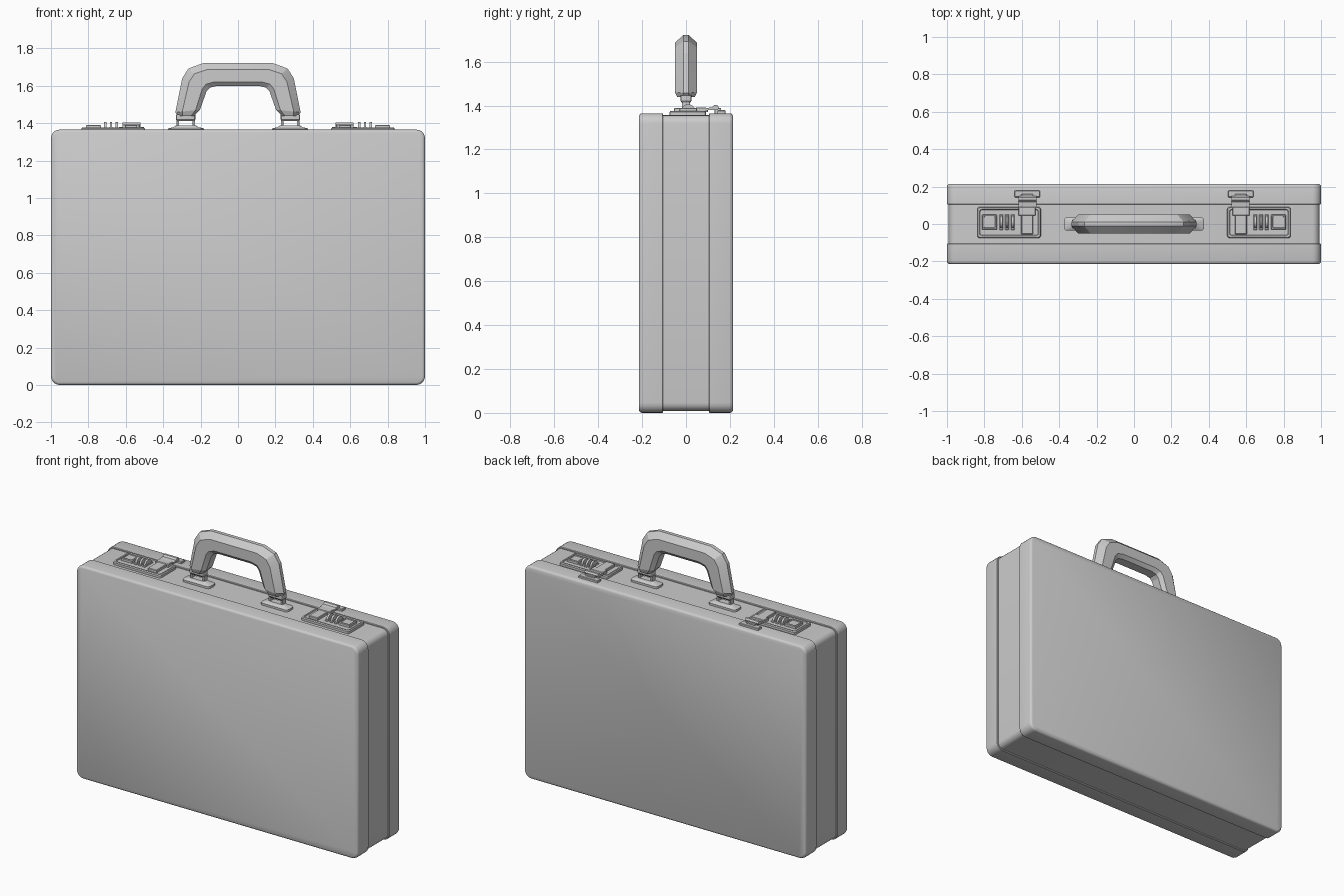
import bpy, bmesh, math
from mathutils import Vector

if "Cube" in bpy.data.objects:
    bpy.data.objects.remove(bpy.data.objects["Cube"])


def finish(name, bm, mirror=None, angle=30):
    bmesh.ops.recalc_face_normals(bm, faces=bm.faces)
    me = bpy.data.meshes.new(name)
    bm.to_mesh(me)
    bm.free()
    for p in me.polygons:
        p.use_smooth = True
    me.set_sharp_from_angle(angle=math.radians(angle))
    ob = bpy.data.objects.new(name, me)
    bpy.context.collection.objects.link(ob)
    if mirror is not None:
        m = ob.modifiers.new("Mirror", 'MIRROR')
        m.use_axis = [i == mirror for i in range(3)]
        m.use_mirror_merge = False
    return ob


def rounded(hu, hv, r, n=5):
    """2D rounded rectangle outline centred on the origin."""
    pts = []
    for k, (su, sv) in enumerate([(1, 1), (-1, 1), (-1, -1), (1, -1)]):
        for i in range(n + 1):
            a = math.pi / 2 * (k + i / n)
            pts.append((su * (hu - r) + r * math.cos(a), sv * (hv - r) + r * math.sin(a)))
    return pts


def loft(name, rings, caps=(True, True), mirror=None, angle=30):
    bm = bmesh.new()
    vs = [[bm.verts.new(p) for p in ring] for ring in rings]
    n = len(vs[0])
    for a, b in zip(vs, vs[1:]):
        for i in range(n):
            j = (i + 1) % n
            bm.faces.new((a[i], a[j], b[j], b[i]))
    for cap, ring in zip(caps, (vs[0], vs[-1])):
        if cap:
            bm.faces.new(ring)
    return finish(name, bm, mirror, angle)


def case_ring(y, d):
    return [(u, y, v + 0.6825) for u, v in rounded(1 - d, 0.6825 - d, 0.047 - d)]


def pad(name, cx, cy, levels, r=0.01):
    """Stacked rounded rectangles (half x, half y, z), mirrored to both sides."""
    rings = [[(cx + u, cy + v, z) for u, v in rounded(hx, hy, min(r, hx * .9, hy * .9), 3)]
             for hx, hy, z in levels]
    return loft(name, rings, mirror=0)


def block(name, x0, x1, y0, y1, z0, z1, b=0.003):
    hx, hy = (x1 - x0) / 2, (y1 - y0) / 2
    return pad(name, (x0 + x1) / 2, (y0 + y1) / 2,
               [(hx, hy, z0), (hx, hy, z1 - b), (hx - b, hy - b, z1)], b)


def strip(name, x0, x1, profile):
    """A y-z profile extruded along x, mirrored to both sides."""
    return loft(name, [[(x, y, z) for y, z in profile] for x in (x0, x1)], mirror=0)


# Two outer shells and the recessed centre band
loft("case_shell", [case_ring(y, d) for y, d in
     [(-.215, .014), (-.212, .007), (-.207, .002), (-.200, 0), (-.108, 0), (-.105, .003), (-.105, .012)]],
     caps=(True, False), mirror=1)
loft("centre_band", [case_ring(y, .009) for y in (-.106, .106)], caps=(False, False))

# Faceted carrying handle: outer and inner outline points per station
half = [((.32, 1.438), (.235, 1.438), .8), ((.335, 1.457), (.203, 1.472), 1),
        ((.298, 1.64), (.168, 1.57), 1), ((.265, 1.692), (.15, 1.59), 1),
        ((.185, 1.721), (.115, 1.598), 1)]
stations = [(s, st) for s, order in ((1, half), (-1, half[::-1])) for st in order]
section = [(0, .012), (.28, .05), (.82, .05), (1, .03)]
rings = []
for s, (o, i, w) in stations:
    o, i = Vector(o), Vector(i)
    side = [(o.lerp(i, t), y * w) for t, y in section]
    rings.append([(s * p.x, y, p.y) for p, y in side] + [(s * p.x, -y, p.y) for p, y in side[::-1]])
loft("handle", rings, angle=20)

# Handle mounts: flared foot, open loop and hinge bar
pad("mount_foot", .278, 0, [(.097, .036, 1.355), (.097, .036, 1.369), (.09, .032, 1.373),
                            (.066, .024, 1.378), (.055, .02, 1.387)], .018)
for x in (.229, .315):
    block("mount_post", x, x + .013, -.018, .018, 1.38, 1.416)
pad("mount_bar", .28, 0, [(.046, .017, 1.41), (.052, .024, 1.42), (.052, .024, 1.445)], .008)

# Lock plates with a raised rim
pad("lock_plate", .668, .008, [(.170, .083, 1.352), (.170, .083, 1.370), (.166, .079, 1.376),
                               (.158, .071, 1.376), (.155, .068, 1.372)], .012)
# Square lock button in a frame
pad("lock_button", .772, .01, [(.040, .040, 1.365), (.040, .040, 1.386), (.036, .036, 1.390),
                               (.031, .031, 1.390), (.029, .029, 1.385)], .004)

# Three combination dials per lock, with narrow slot frames
for x in (.648, .679, .710):
    outline = [(.01 + .034 * math.cos(a), 1.370 + .036 * math.sin(a))
               for a in [math.pi * k / 10 for k in range(11)]]
    strip("combination_dial", x - .0065, x + .0065, outline)
    block("dial_slot", x - .0095, x + .0095, -.032, .052, 1.365, 1.379)

# Hinged latch: slide, arm, hook and catch on the back shell
block("latch_slide", .527, .617, .045, .092, 1.370, 1.392)
block("latch_arm", .540, .603, -.055, .100, 1.370, 1.389)
strip("latch_hook", .522, .617, [(.088, 1.378), (.088, 1.388), (.118, 1.392), (.128, 1.402),
                                 (.142, 1.402), (.150, 1.393), (.146, 1.382), (.125, 1.380)])
block("latch_neck", .540, .603, .130, .160, 1.358, 1.390)
block("latch_catch", .502, .638, .143, .180, 1.355, 1.379)
